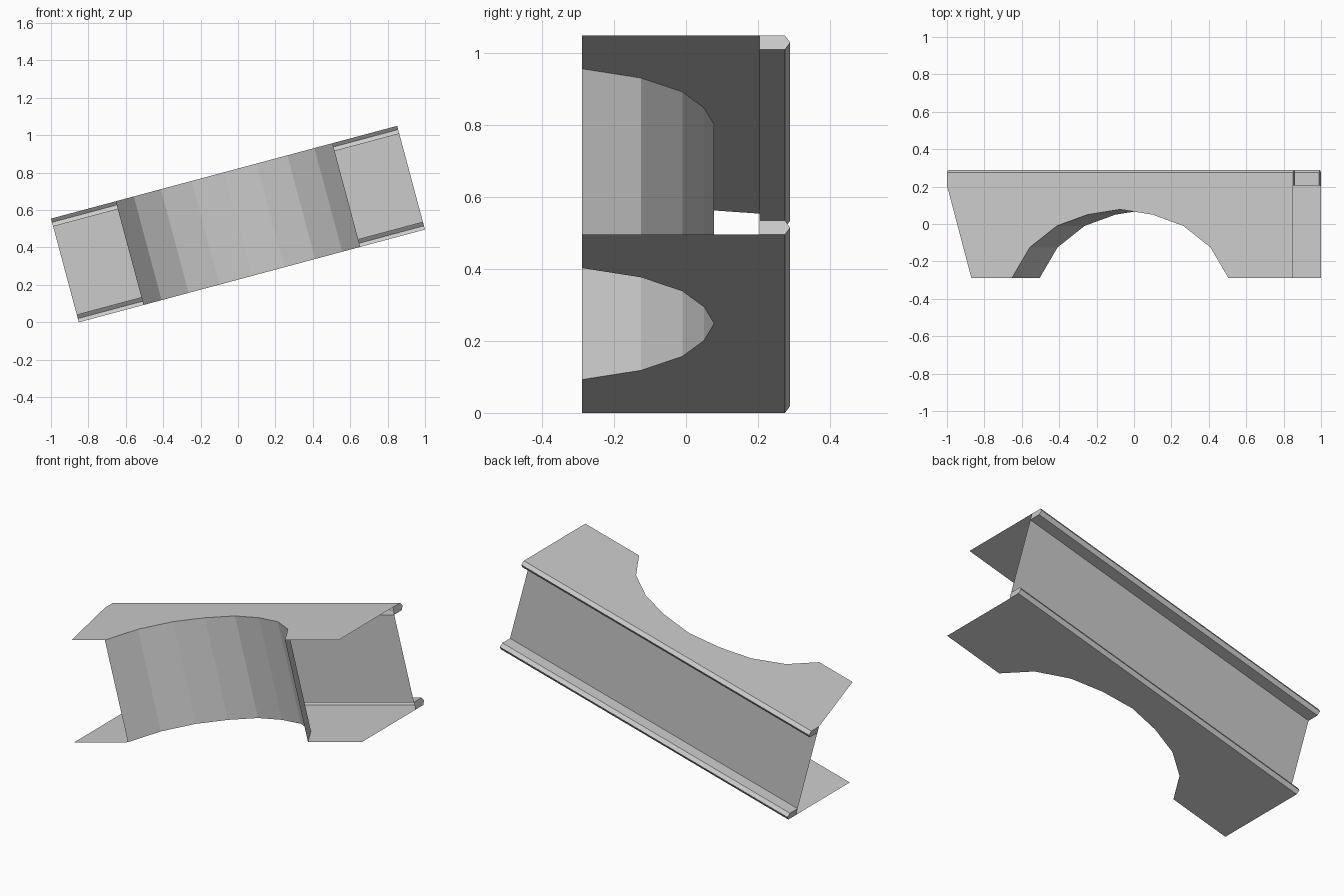
import bpy, bmesh, math
from mathutils import Vector

if "Cube" in bpy.data.objects:
    bpy.data.objects.remove(bpy.data.objects["Cube"])

L, W = 0.958, 0.287           # half length, half width
BOTTOM, DECK, RIM, PEAK = -0.29, 0.205, 0.275, 0.29
RAIL = 0.041                  # rail width
SLANT = 0.135                 # cut-back of one lower corner

half_arch = [(0.6, BOTTOM), (0.5, -0.125), (0.35, -0.01), (0.18, 0.05)]
ARCH = [(-u, h) for u, h in half_arch] + [(0, 0.078)] + half_arch[::-1]


def build(name, faces):
    """Make a tilted object from (points, outward direction) faces."""
    bm = bmesh.new()
    for pts, out in faces:
        f = bm.faces.new([bm.verts.new(p) for p in pts])
        f.normal_update()
        if f.normal.dot(Vector(out)) < 0:
            f.normal_flip()
    bmesh.ops.remove_doubles(bm, verts=bm.verts, dist=1e-5)
    me = bpy.data.meshes.new(name)
    bm.to_mesh(me)
    bm.free()
    ob = bpy.data.objects.new(name, me)
    ob.rotation_euler.y = -math.radians(15)
    ob.location.z = 0.525
    bpy.context.collection.objects.link(ob)
    return ob


def strip(profile, out):
    """Lengthwise faces along u from a (h, v) profile."""
    return [([(-L, *a), (L, *a), (L, *b), (-L, *b)], o)
            for a, b, o in zip(profile, profile[1:], out)]


for side, label in ((1, "upper"), (-1, "lower")):
    # side wall with the arch opening; one corner is cut back
    cut = SLANT if side > 0 else 0
    wall = [(-L, RIM), (-L, DECK), (-L + cut, BOTTOM)] + ARCH + [(L, BOTTOM), (L, DECK), (L, RIM)]
    build(label + "_side_wall", [([(u, h, side * W) for u, h in wall], (0, 0, side))])

    # hollow ridged rail with closed ends
    outer, mid, inner = side * W, side * (W - RAIL / 2), side * (W - RAIL)
    prof = [(RIM, outer), (PEAK, mid), (RIM, inner), (DECK, inner)]
    faces = strip(prof, [(0, 1, 0), (0, 1, 0), (0, 0, -side)])
    for e in (-1, 1):
        faces.append(([(e * L, h, v) for h, v in prof + [(DECK, outer)]], (e, 0, 0)))
    build(label + "_rail", faces)

# road deck between the rails
build("deck", strip([(DECK, W - RAIL), (DECK, RAIL - W)], [(0, 1, 0)]))

# faceted underside of the arch
soffit = []
for (u0, h0), (u1, h1) in zip(ARCH, ARCH[1:]):
    soffit.append(([(u0, h0, -W), (u1, h1, -W), (u1, h1, W), (u0, h0, W)], (0, -1, 0)))
build("arch_soffit", soffit)
